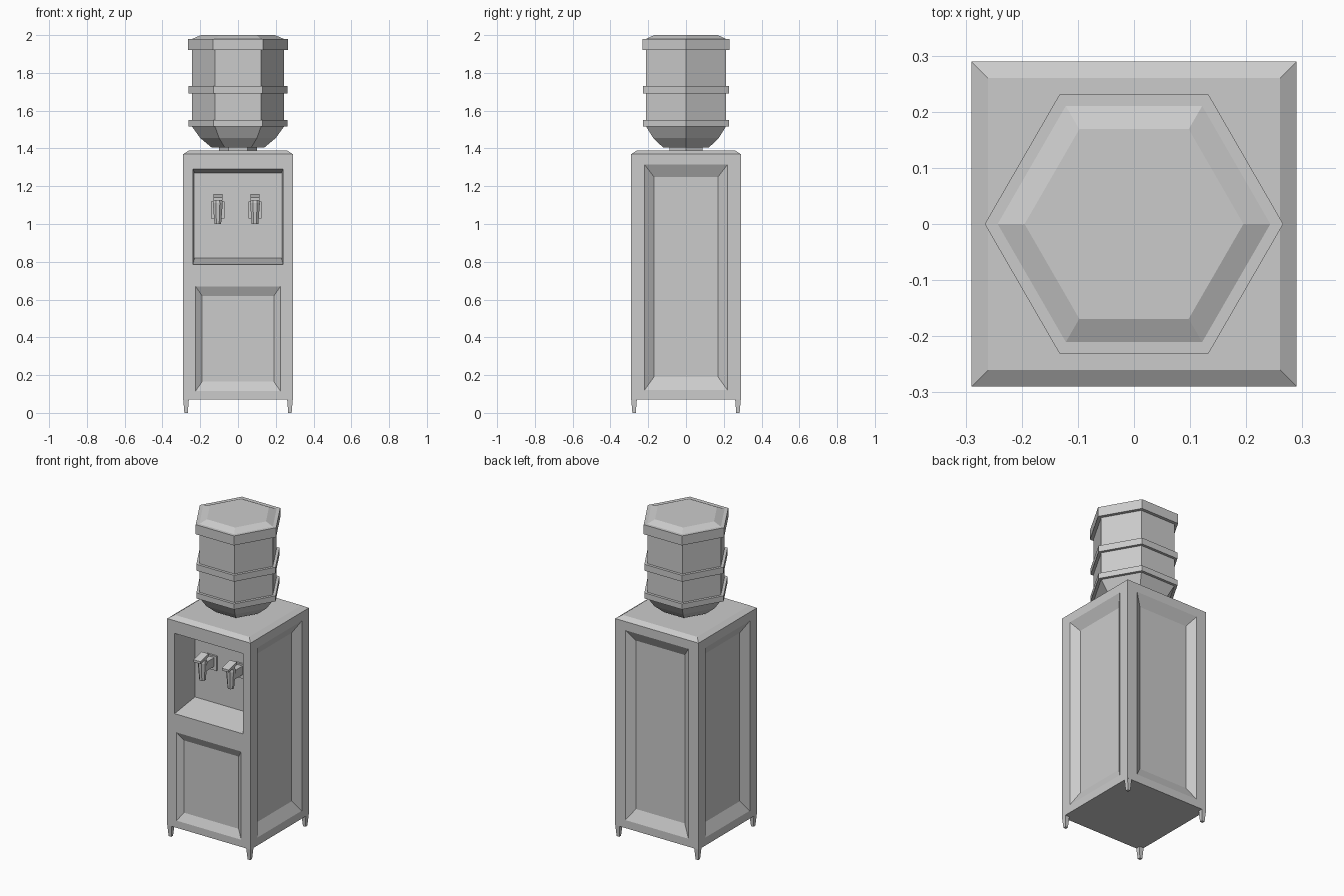
import bpy, bmesh, math
from mathutils import Matrix, Vector

if "Cube" in bpy.data.objects:
    bpy.data.objects.remove(bpy.data.objects["Cube"])


def new_object(name, bm):
    bmesh.ops.recalc_face_normals(bm, faces=bm.faces)
    mesh = bpy.data.meshes.new(name)
    bm.to_mesh(mesh)
    bm.free()
    ob = bpy.data.objects.new(name, mesh)
    bpy.context.collection.objects.link(ob)
    return ob


def loft(name, rings):
    """Closed solid through a list of equal-length point rings."""
    bm = bmesh.new()
    loops = [[bm.verts.new(p) for p in ring] for ring in rings]
    n = len(loops[0])
    for a, b in zip(loops, loops[1:]):
        for i in range(n):
            j = (i + 1) % n
            bm.faces.new((a[i], a[j], b[j], b[i]))
    bm.faces.new(loops[0])
    bm.faces.new(loops[-1])
    return new_object(name, bm)


def lathe(name, profile, sides, turn=0.0, at=(0, 0)):
    """Low-poly revolve of (radius, z) points."""
    angles = [turn + 2 * math.pi * i / sides for i in range(sides)]
    return loft(name, [[(at[0] + r * math.cos(a), at[1] + r * math.sin(a), z)
                        for a in angles] for r, z in profile])


def rect(x0, x1, z0, z1, y):
    return [Vector(p) for p in ((x0, y, z0), (x1, y, z0), (x1, y, z1), (x0, y, z1))]


def recess(body, outer, inner, depth, angle=0.0):
    """Cut a sloped recess into the front face, turned about z by angle."""
    a = rect(*outer, -0.29)
    b = rect(*inner, -0.29 + depth)
    out = [p - (q - p) * 0.2 for p, q in zip(a, b)]
    cutter = loft("recess_cutter", [out, b])
    cutter.data.transform(Matrix.Rotation(angle, 4, 'Z'))
    cutter.hide_render = True
    mod = body.modifiers.new("recess", 'BOOLEAN')
    mod.operation = 'DIFFERENCE'
    mod.solver = 'EXACT'
    mod.object = cutter
    bpy.context.view_layer.objects.active = body
    bpy.ops.object.modifier_apply(modifier=mod.name)
    bpy.data.objects.remove(cutter)


def box(name, x, y, z):
    return loft(name, [rect(*x, *z, y[0]), rect(*x, *z, y[1])])


R2 = math.sqrt(2)
Q = math.pi / 4

# Cabinet with chamfered top
cabinet = lathe("cabinet", [(0.29 * R2, 0.07), (0.29 * R2, 1.37), (0.26 * R2, 1.39)], 4, Q)

# Sunken panels on sides and back
for k in (1, 2, 3):
    recess(cabinet, (-0.22, 0.22, 0.12, 1.315), (-0.17, 0.17, 0.19, 1.25), 0.035, k * math.pi / 2)

# Lower front panel and dispensing alcove
recess(cabinet, (-0.225, 0.225, 0.115, 0.67), (-0.19, 0.19, 0.165, 0.62), 0.025)
recess(cabinet, (-0.238, 0.238, 0.785, 1.29), (-0.23, 0.23, 0.82, 1.27), 0.19)

# Tapered feet
for sx in (-1, 1):
    for sy in (-1, 1):
        lathe("foot", [(0.009 * R2, 0.0), (0.015 * R2, 0.071)], 4, Q, (sx * 0.275, sy * 0.275))

# Hexagonal water bottle with raised bands
lathe("water_bottle", [
    (0.10, 1.385), (0.10, 1.405), (0.14, 1.405), (0.20, 1.455), (0.243, 1.515),
    (0.262, 1.515), (0.262, 1.55), (0.243, 1.55),
    (0.243, 1.69), (0.262, 1.69), (0.262, 1.73), (0.243, 1.73),
    (0.243, 1.92), (0.266, 1.92), (0.266, 1.98), (0.243, 1.98), (0.195, 2.0)], 6)

# Taps: wall plate, arm, spout and lever
for x in (-0.107, 0.09):
    box("tap_plate", (x - 0.035, x + 0.035), (-0.112, -0.098), (1.03, 1.12))
    box("tap_arm", (x - 0.02, x + 0.02), (-0.19, -0.105), (1.055, 1.11))
    lathe("tap_spout", [(0.019, 1.0), (0.028, 1.11), (0.022, 1.14)], 8, math.pi / 8, (x, -0.20))
    loft("tap_lever", [rect(x - 0.024, x + 0.024, 1.125, 1.14, -0.255),
                       rect(x - 0.024, x + 0.024, 1.14, 1.16, -0.175)])
